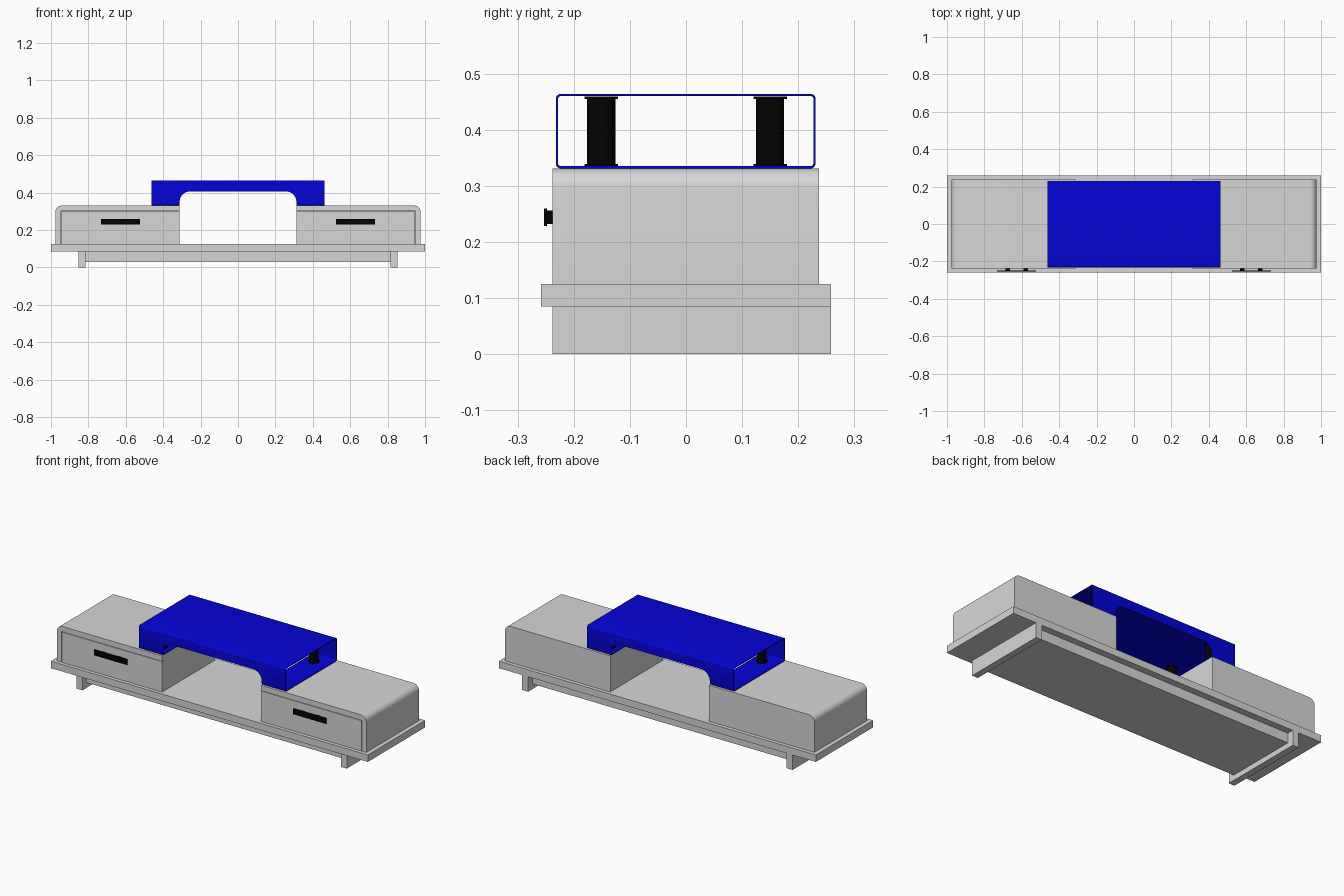
import bpy
import bmesh
from math import cos, sin, pi, radians
from mathutils import Vector

old = bpy.data.objects.get("Cube")
if old:
    bpy.data.objects.remove(old)


def material(name, rgb):
    m = bpy.data.materials.new(name)
    m.use_nodes = True
    m.diffuse_color = (*rgb, 1)
    m.node_tree.nodes["Principled BSDF"].inputs["Base Color"].default_value = (*rgb, 1)
    return m


GREY = material("light_grey", (0.68, 0.68, 0.68))
BLUE = material("deep_blue", (0.001, 0.001, 0.68))
BLACK = material("black", (0.001, 0.001, 0.001))


def finish(name, bm, mat):
    bmesh.ops.recalc_face_normals(bm, faces=bm.faces)
    mesh = bpy.data.meshes.new(name)
    bm.to_mesh(mesh)
    bm.free()
    mesh.materials.append(mat)
    ob = bpy.data.objects.new(name, mesh)
    bpy.context.collection.objects.link(ob)
    return ob


def prism(name, outline, axis, lo, hi, mat):
    """Extrude an outline of (horizontal, z) points along x or y."""
    bm = bmesh.new()
    place = (lambda p, d: (d, p[0], p[1])) if axis == "x" else (lambda p, d: (p[0], d, p[1]))
    face = bm.faces.new([bm.verts.new(place(p, lo)) for p in outline])
    new = bmesh.ops.extrude_face_region(bm, geom=[face])["geom"]
    shift = Vector(place((0, 0), hi - lo))
    bmesh.ops.translate(bm, vec=shift, verts=[v for v in new if isinstance(v, bmesh.types.BMVert)])
    return finish(name, bm, mat)


def rect(a0, a1, z0, z1, radii=(0, 0, 0, 0), steps=8):
    """Rectangle outline; radii in the order low-left, low-right, top-right, top-left."""
    corners = [(a0, z0, 1, 1), (a1, z0, -1, 1), (a1, z1, -1, -1), (a0, z1, 1, -1)]
    pts = []
    for i, ((a, z, sa, sz), r) in enumerate(zip(corners, radii)):
        if not r:
            pts.append((a, z))
            continue
        for k in range(steps + 1):
            t = pi + i * pi / 2 + k * pi / 2 / steps
            pts.append((a + sa * r + r * cos(t), z + sz * r + r * sin(t)))
    return pts


def box(name, x0, x1, y0, y1, z0, z1, mat):
    return prism(name, rect(x0, x1, z0, z1), "y", y0, y1, mat)


def cut(ob, cutters):
    for c in cutters:
        c.hide_render = True
        mod = ob.modifiers.new("cut", "BOOLEAN")
        mod.object, mod.operation, mod.solver = c, "DIFFERENCE", "EXACT"
    bpy.context.view_layer.update()
    graph = bpy.context.evaluated_depsgraph_get()
    mesh = bpy.data.meshes.new_from_object(ob.evaluated_get(graph))
    ob.modifiers.clear()
    ob.data = mesh
    for c in cutters:
        bpy.data.objects.remove(c)


def smooth(ob):
    bpy.ops.object.select_all(action="DESELECT")
    ob.select_set(True)
    bpy.context.view_layer.objects.active = ob
    bpy.ops.object.shade_smooth_by_angle(angle=radians(35))


def spool(name, x, y, z0, z1):
    """Round post with a thin flange at each end."""
    bm = bmesh.new()
    flange, r_post, r_flange = 0.004, 0.025, 0.03
    profile = [(0, z0), (r_flange, z0), (r_flange, z0 + flange), (r_post, z0 + flange),
               (r_post, z1 - flange), (r_flange, z1 - flange), (r_flange, z1), (0, z1)]
    verts = [bm.verts.new((x + r, y, z)) for r, z in profile]
    edges = [bm.edges.new(pair) for pair in zip(verts, verts[1:])]
    bmesh.ops.spin(bm, geom=verts + edges, cent=(x, y, 0), axis=(0, 0, 1),
                   angle=2 * pi, steps=32, use_duplicate=False)
    bmesh.ops.remove_doubles(bm, verts=bm.verts, dist=0.0002)
    smooth(finish(name, bm, BLACK))


# Base board and the set-back plinth between the runners
box("base_board", -1, 1, -0.258, 0.258, 0.085, 0.125, GREY)
box("plinth", -0.816, 0.816, -0.2, 0.22, 0.03, 0.085, GREY)

for side, s in (("left", 1), ("right", -1)):
    def span(a, b):
        return sorted((s * a, s * b))

    box(f"{side}_runner", *span(0.816, 0.853), -0.238, 0.258, 0, 0.085, GREY)

    # Cabinet with a rounded outer shoulder and a fine gap around the drawer front
    radii = (0, 0, 0.035, 0) if s > 0 else (0, 0, 0, 0.035)
    cabinet = prism(f"{side}_cabinet", rect(*span(0.312, 0.976), 0.125, 0.331, radii),
                    "y", -0.238, 0.237, GREY)
    gap = [(0.3, 0.298), (0.945, 0.298), (0.945, 0.12), (0.948, 0.12), (0.948, 0.301), (0.3, 0.301)]
    cut(cabinet, [prism("drawer_gap", [(s * x, z) for x, z in gap], "y", -0.25, -0.225, GREY)])
    smooth(cabinet)

    # Drawer pull: thin bar on two short stems
    box(f"{side}_pull_bar", *span(0.524, 0.732), -0.253, -0.248, 0.228, 0.26, BLACK)
    for stem, x in (("inner", 0.58), ("outer", 0.676)):
        box(f"{side}_pull_{stem}_stem", *span(x - 0.012, x + 0.012), -0.248, -0.238,
            0.232, 0.256, BLACK)

    # Posts inside the raised shelf
    for end, y in (("front", -0.151), ("back", 0.15)):
        spool(f"{side}_{end}_post", s * 0.372, y, 0.335, 0.459)

# Raised shelf: thin open-ended sleeve with an arched opening
wall = 0.004
shelf = prism("raised_shelf", rect(-0.232, 0.231, 0.331, 0.464, [0.009] * 4, 5), "x", -0.462, 0.462, BLUE)
hollow = prism("hollow", rect(-0.232 + wall, 0.231 - wall, 0.331 + wall, 0.464 - wall, [0.005] * 4, 5),
               "x", -0.6, 0.6, BLUE)
arch = prism("arch", rect(-0.312, 0.312, 0.3, 0.406, (0, 0, 0.055, 0.055), 10), "y", -0.4, 0.4, BLUE)
cut(shelf, [hollow, arch])
smooth(shelf)
